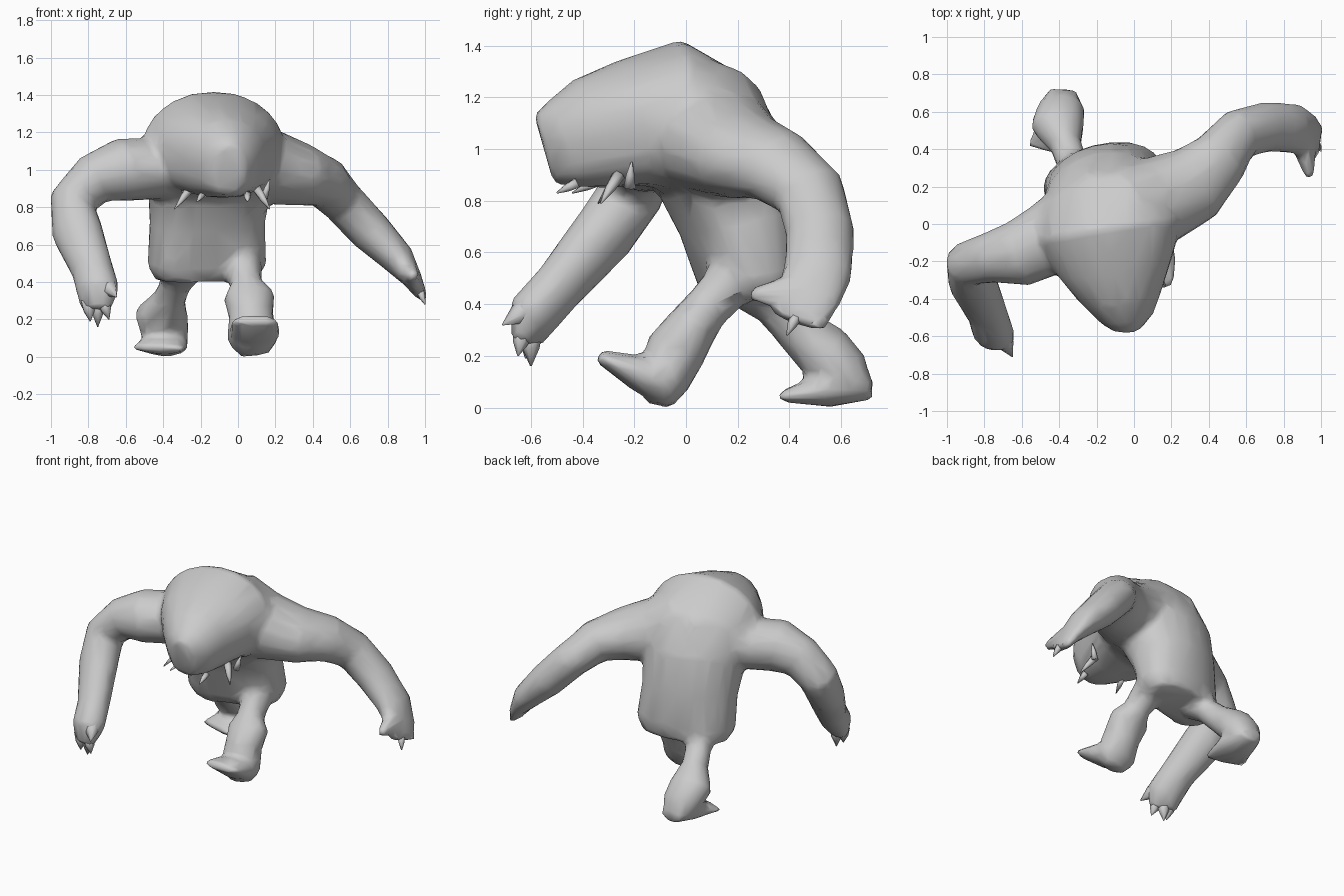
import bpy, bmesh, math
from mathutils import Vector


def tube(bm, rings, side, n=14, flat=1.0):
    """Loft ellipses (x, y, z, half width along side, half depth); flat < 1 squares the under side."""
    pts = [Vector(r[:3]) for r in rings]
    loops = []
    for i, r in enumerate(rings):
        t = (pts[min(i + 1, len(pts) - 1)] - pts[max(i - 1, 0)]).normalized()
        s = Vector(side)
        s = (s - t * s.dot(t)).normalized()
        u = t.cross(s)
        loop = []
        for k in range(n):
            c, d = math.cos(2 * math.pi * k / n), math.sin(2 * math.pi * k / n)
            if d < -1e-6:
                c, d = math.copysign(abs(c) ** flat, c), -abs(d) ** flat
            loop.append(bm.verts.new(pts[i] + s * r[3] * c + u * r[4] * d))
        loops.append(loop)
    for a, b in zip(loops, loops[1:]):
        for k in range(n):
            bm.faces.new((a[k], a[(k + 1) % n], b[(k + 1) % n], b[k]))
    bm.faces.new(loops[0][::-1])
    bm.faces.new(loops[-1])


def finish(bm, name):
    bmesh.ops.recalc_face_normals(bm, faces=bm.faces)
    me = bpy.data.meshes.new(name)
    bm.to_mesh(me)
    bm.free()
    for p in me.polygons:
        p.use_smooth = True
    ob = bpy.data.objects.new(name, me)
    bpy.context.collection.objects.link(ob)
    return ob


body = bmesh.new()

# hunched torso running from the pelvis up and forward into the head
tube(body, [(-.17, .26, .415, .28, .15), (-.17, .25, .50, .325, .18), (-.17, .21, .72, .31, .22),
            (-.16, .15, .92, .33, .255), (-.14, .06, 1.07, .37, .275), (-.13, -.05, 1.13, .385, .295),
            (-.10, -.22, 1.10, .315, .245), (-.07, -.37, 1.06, .23, .22),
            (-.05, -.48, 1.02, .16, .175), (-.05, -.55, 1.0, .09, .14)],
     (.95, .25, 0), 20, .7)

# arm swung forward
tube(body, [(-.12, .06, 1.08, .30, .26), (-.30, -.01, 1.04, .25, .20), (-.46, -.08, 1.005, .20, .165),
            (-.62, -.16, 1.0, .18, .17), (-.77, -.18, .95, .135, .14), (-.885, -.21, .83, .125, .13),
            (-.86, -.32, .67, .14, .12), (-.78, -.49, .47, .115, .10), (-.75, -.59, .36, .12, .10),
            (-.76, -.62, .25, .09, .05)], (1, -.6, 0))

# arm swung back
tube(body, [(-.06, .06, 1.09, .27, .27), (.14, .13, 1.02, .24, .21), (.33, .22, .975, .21, .17),
            (.46, .35, .935, .165, .14), (.56, .48, .83, .14, .12), (.71, .52, .67, .135, .115),
            (.86, .51, .52, .135, .09), (.93, .47, .42, .13, .055), (.98, .43, .33, .115, .03)], (0, 1, 0))
tube(body, [(.90, .47, .46, .06, .07), (.92, .36, .44, .06, .055), (.94, .25, .435, .03, .03)], (0, 0, 1), 8)

# forward leg and its raised foot
tube(body, [(.0, .23, .58, .09, .12), (.03, .16, .47, .10, .10), (.045, .08, .385, .085, .09),
            (.06, .03, .32, .14, .10), (.07, -.04, .22, .12, .12), (.08, -.09, .09, .14, .10),
            (.09, -.10, .01, .08, .05)], (1, 0, 0))
tube(body, [(.09, -.04, .04, .09, .05), (.09, -.17, .13, .14, .075), (.09, -.34, .20, .125, .025)], (1, 0, 0))

# trailing leg and its foot
tube(body, [(-.28, .23, .52, .13, .14), (-.335, .34, .39, .085, .08), (-.365, .42, .31, .085, .09),
            (-.41, .53, .22, .145, .115), (-.39, .61, .13, .13, .11), (-.39, .66, .07, .10, .07)], (1, 0, 0))
tube(body, [(-.38, .72, .08, .08, .05), (-.39, .55, .07, .13, .07), (-.43, .38, .045, .15, .025)], (1, 0, 0))

# fuse the limbs into one skin, then reduce to a low polygon count
ob = finish(body, "body")
rm = ob.modifiers.new("fuse", 'REMESH')
rm.mode = 'VOXEL'
rm.voxel_size = .018
rm.use_smooth_shade = True
sm = ob.modifiers.new("soften", 'SMOOTH')
sm.factor = .5
sm.iterations = 10
ob.modifiers.new("reduce", 'DECIMATE').ratio = .06


def spikes(name, items):
    """Small tapered points: (base, tip, radius)."""
    bm = bmesh.new()
    for base, tip, r in items:
        mid = (Vector(base) + Vector(tip)) / 2
        tube(bm, [(*base, r, r), (*mid, r * .75, r * .75), (*tip, .003, .003)], (.8, .5, .1), 6)
    return finish(bm, name)


# tusks around the lower jaw
spikes("tusks", [((-.24, -.24, .92), (-.34, -.34, .79), .025), ((-.27, -.22, .86), (-.31, -.22, .94), .022),
                 ((-.18, -.33, .88), (-.22, -.44, .83), .022), ((.10, -.26, .90), (.17, -.33, .79), .025),
                 ((.14, -.22, .85), (.17, -.21, .95), .022), ((.05, -.42, .87), (.05, -.50, .83), .022)])

# fingers
spikes("claws", [((-.80, -.60, .30), (-.79, -.62, .19), .045), ((-.75, -.60, .30), (-.75, -.60, .16), .045),
                 ((-.72, -.63, .30), (-.69, -.65, .20), .04), ((-.72, -.58, .40), (-.65, -.71, .32), .06),
                 ((.97, .43, .36), (1.0, .39, .28), .025)])
